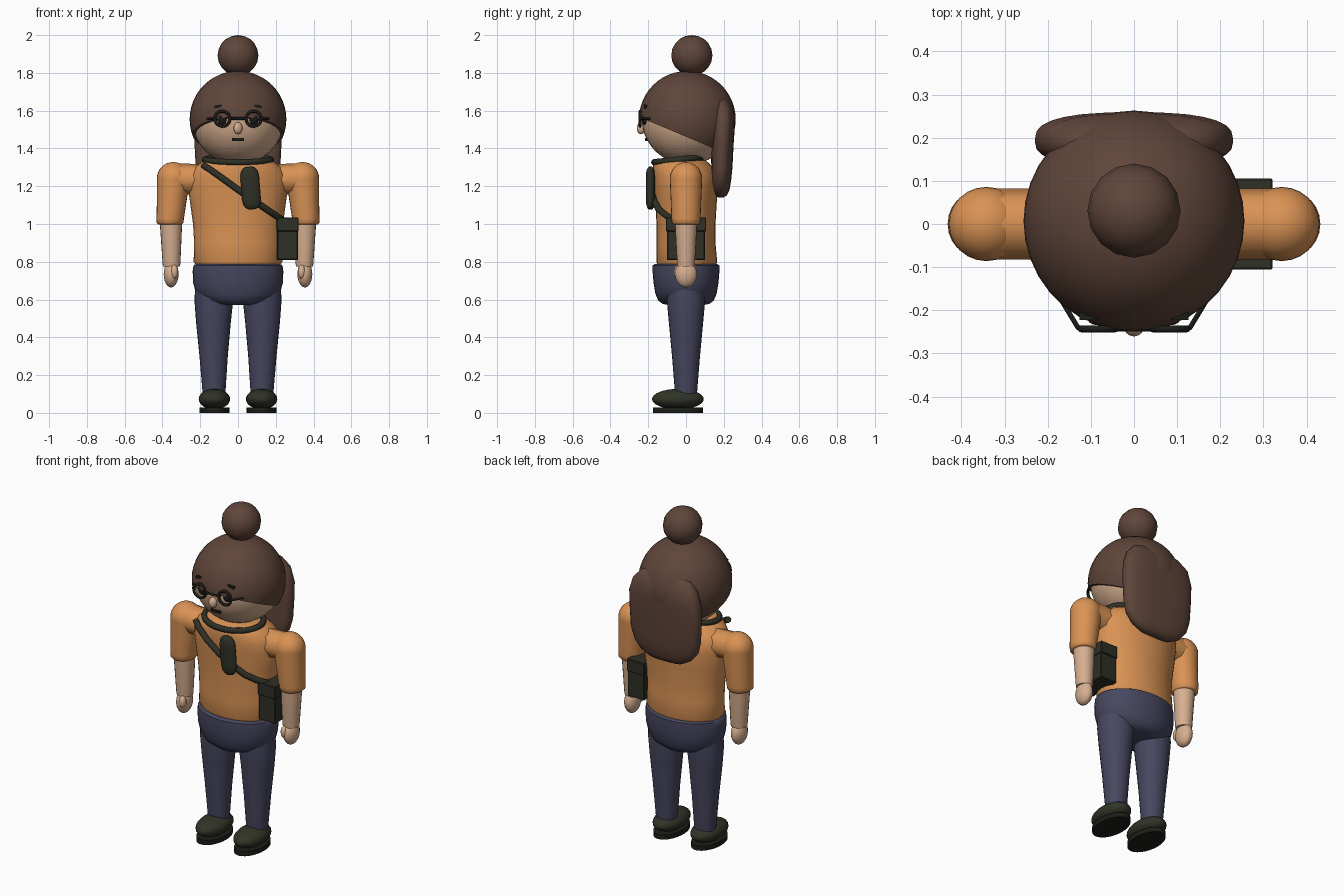
import bpy, bmesh, math
from mathutils import Vector, Matrix

if "Cube" in bpy.data.objects:
    bpy.data.objects.remove(bpy.data.objects["Cube"])


def colour(name, rgb):
    m = bpy.data.materials.new(name)
    m.diffuse_color = (*rgb, 1)
    m.use_nodes = True
    m.node_tree.nodes["Principled BSDF"].inputs["Base Color"].default_value = m.diffuse_color
    return m


ORANGE = colour("orange shirt", (0.70, 0.29, 0.09))
SKIN = colour("skin", (0.68, 0.43, 0.28))
HAIR = colour("brown hair", (0.115, 0.06, 0.042))
NAVY = colour("navy trousers", (0.062, 0.062, 0.115))
DARK = colour("dark strap", (0.028, 0.029, 0.019))
SHOE = colour("dark green shoe", (0.03, 0.034, 0.02))
BLACK = colour("black", (0.012, 0.013, 0.01))


def finish(name, bm, mat, smooth=True, angle=50):
    bmesh.ops.recalc_face_normals(bm, faces=bm.faces)
    me = bpy.data.meshes.new(name)
    bm.to_mesh(me)
    bm.free()
    me.materials.append(mat)
    ob = bpy.data.objects.new(name, me)
    bpy.context.collection.objects.link(ob)
    if smooth:
        bpy.ops.object.select_all(action='DESELECT')
        ob.select_set(True)
        bpy.context.view_layer.objects.active = ob
        bpy.ops.object.shade_smooth_by_angle(angle=math.radians(angle))
    return ob


def ball(name, loc, size, mat, seg=24, rot=None):
    bm = bmesh.new()
    bmesh.ops.create_uvsphere(bm, u_segments=seg, v_segments=seg * 2 // 3, radius=1)
    m = Matrix.Translation(loc) @ (rot or Matrix()) @ Matrix.Diagonal((*size, 1))
    bmesh.ops.transform(bm, matrix=m, verts=bm.verts)
    return finish(name, bm, mat)


def box(name, loc, size, mat, bevel=0.0, tilt=0.0):
    bm = bmesh.new()
    bmesh.ops.create_cube(bm, size=1)
    m = Matrix.Translation(loc) @ Matrix.Rotation(tilt, 4, 'Y') @ Matrix.Diagonal((*size, 1))
    bmesh.ops.transform(bm, matrix=m, verts=bm.verts)
    if bevel:
        bmesh.ops.bevel(bm, geom=bm.edges[:], offset=bevel, segments=1, affect='EDGES')
    return finish(name, bm, mat, False)


def loft(name, rings, mat, seg=28, power=1.0):
    """Stack of oval rings: (z, centre x, centre y, half width, half depth)."""
    bm = bmesh.new()
    loops = []
    for z, cx, cy, rx, ry in rings:
        loop = []
        for i in range(seg):
            a = 2 * math.pi * i / seg
            c, s = math.cos(a), math.sin(a)
            loop.append(bm.verts.new((cx + rx * math.copysign(abs(c) ** power, c),
                                      cy + ry * math.copysign(abs(s) ** power, s), z)))
        loops.append(loop)
    for a, b in zip(loops, loops[1:]):
        for i in range(seg):
            j = (i + 1) % seg
            bm.faces.new((a[i], a[j], b[j], b[i]))
    bm.faces.new(loops[0])
    bm.faces.new(loops[-1])
    return finish(name, bm, mat)


def tube(name, pts, radius, mat, closed=False):
    cu = bpy.data.curves.new(name, 'CURVE')
    cu.dimensions = '3D'
    cu.bevel_depth = radius
    cu.bevel_resolution = 2
    cu.use_fill_caps = True
    sp = cu.splines.new('POLY')
    sp.points.add(len(pts) - 1)
    for p, co in zip(sp.points, pts):
        p.co = (*co, 1)
    sp.use_cyclic_u = closed
    tmp = bpy.data.objects.new(name + "_path", cu)
    bpy.context.collection.objects.link(tmp)
    bpy.context.view_layer.update()
    me = tmp.evaluated_get(bpy.context.evaluated_depsgraph_get()).to_mesh()
    bm = bmesh.new()
    bm.from_mesh(me)
    bpy.data.objects.remove(tmp)
    return finish(name, bm, mat)


def circle(c, rx, rb, axis_b, n=24):
    return [Vector(c) + Vector((rx * math.cos(t), 0, 0)) + Vector(axis_b) * rb * math.sin(t)
            for t in (2 * math.pi * i / n for i in range(n))]


# head, hair cap cut along a slanted hairline, bun
ball("head", (0, 0.01, 1.56), (0.245, 0.245, 0.245), SKIN, 32)
bm = bmesh.new()
bmesh.ops.create_uvsphere(bm, u_segments=36, v_segments=24, radius=0.256)
bmesh.ops.translate(bm, verts=bm.verts, vec=(0, 0.007, 1.554))
cut = bmesh.ops.bisect_plane(bm, geom=bm.verts[:] + bm.edges[:] + bm.faces[:],
                             plane_co=(0, -0.24, 1.563), plane_no=(0, 0.42, 1), clear_inner=True)
bmesh.ops.holes_fill(bm, edges=[e for e in bm.edges if e.is_boundary])
finish("hair_cap", bm, HAIR)
ball("hair_bun", (0, 0.031, 1.893), (0.108, 0.109, 0.107), HAIR, 16)

# long hair panel down the back
loft("back_hair", [(1.14, 0, 0.185, 0.06, 0.012), (1.15, 0, 0.185, 0.11, 0.03),
                   (1.18, 0, 0.185, 0.165, 0.045), (1.23, 0, 0.185, 0.205, 0.054),
                   (1.3, 0, 0.19, 0.224, 0.056), (1.42, 0, 0.192, 0.23, 0.06),
                   (1.52, 0, 0.195, 0.23, 0.064), (1.6, 0, 0.195, 0.205, 0.06),
                   (1.65, 0, 0.185, 0.16, 0.045), (1.68, 0, 0.175, 0.09, 0.02)],
     HAIR, power=0.75)

# face details
ball("nose", (0, -0.238, 1.507), (0.024, 0.023, 0.032), SKIN, 14)
box("mouth", (0, -0.208, 1.447), (0.062, 0.02, 0.014), BLACK)
for s, side in ((-1, "left"), (1, "right")):
    ball(side + "_eye", (s * 0.083, -0.217, 1.557), (0.027, 0.018, 0.032), BLACK, 14)
    box(side + "_eyebrow", (s * 0.105, -0.208, 1.623), (0.04, 0.03, 0.014), BLACK, tilt=s * 0.2)
    tube(side + "_glasses_rim", circle((s * 0.083, -0.243, 1.557), 0.04, 0.04, (0, 0, 1)),
         0.008, BLACK, True)
    tube(side + "_temple", [(s * 0.12, -0.243, 1.557), (s * 0.13, -0.24, 1.557),
                            (s * 0.175, -0.165, 1.557)], 0.006, BLACK)
tube("glasses_bridge", [(-0.045, -0.243, 1.557), (0.045, -0.243, 1.557)], 0.006, BLACK)

# shirt body and collar band
loft("shirt", [(0.785, 0, 0.004, 0.225, 0.155), (0.80, 0, 0.004, 0.235, 0.161),
               (0.9, 0, 0.0, 0.232, 0.156), (1.0, 0, 0.0, 0.238, 0.156),
               (1.1, 0, 0.0, 0.252, 0.162), (1.2, 0, 0.0, 0.265, 0.169),
               (1.26, 0, -0.005, 0.258, 0.17), (1.3, 0, -0.015, 0.23, 0.16),
               (1.33, 0, -0.03, 0.19, 0.142), (1.345, 0, -0.035, 0.15, 0.12)], ORANGE, 32)
tube("collar", circle((0, -0.038, 1.34), 0.175, 0.13, (0, 1, 0.1), 32), 0.017, DARK, True)

# trouser hips
loft("hips", [(0.57, 0, 0, 0.09, 0.09), (0.578, 0, 0, 0.14, 0.125), (0.595, 0, 0, 0.185, 0.147),
              (0.63, 0, 0, 0.222, 0.162), (0.69, 0, 0, 0.238, 0.172),
              (0.75, 0, 0, 0.24, 0.177), (0.78, 0, 0, 0.236, 0.176), (0.787, 0, 0, 0.225, 0.166)],
     NAVY, 32)

for s, side in ((-1, "left"), (1, "right")):
    # leg and shoe
    loft(side + "_leg", [(0.1, s * 0.127, 0, 0.06, 0.058), (0.3, s * 0.129, 0, 0.075, 0.074),
                         (0.48, s * 0.13, 0, 0.092, 0.091), (0.6, s * 0.128, 0, 0.103, 0.102),
                         (0.68, s * 0.125, 0, 0.1, 0.1)], NAVY, 24)
    ball(side + "_shoe", (s * 0.125, -0.043, 0.073), (0.083, 0.137, 0.054), SHOE)
    loft(side + "_sole", [(0, s * 0.125, -0.043, 0.079, 0.132),
                          (0.028, s * 0.125, -0.043, 0.079, 0.132)], BLACK, 28)
    # sleeve: shoulder ball, stub into the body, hanging tube
    ball(side + "_shoulder", (s * 0.342, 0, 1.24), (0.088, 0.086, 0.088), ORANGE)
    tube(side + "_shoulder_joint", [(s * 0.2, 0, 1.235), (s * 0.34, 0, 1.24)], 0.082, ORANGE)
    loft(side + "_sleeve", [(0.998, s * 0.36, 0, 0.062, 0.068), (1.006, s * 0.36, 0, 0.071, 0.075),
                            (1.03, s * 0.359, 0, 0.073, 0.077), (1.13, s * 0.35, 0, 0.079, 0.081),
                            (1.24, s * 0.342, 0, 0.088, 0.086)], ORANGE, 24)
    # forearm and hand
    loft(side + "_forearm", [(0.775, s * 0.352, 0, 0.045, 0.045), (0.79, s * 0.352, 0, 0.047, 0.047),
                             (1.02, s * 0.355, 0, 0.06, 0.06)], SKIN, 20)
    ball(side + "_hand", (s * 0.354, 0, 0.735), (0.04, 0.058, 0.071), SKIN, 18)
    ball(side + "_thumb", (s * 0.337, -0.042, 0.747), (0.02, 0.022, 0.037), SKIN, 12)

# shoulder strap across the chest, pad, side bag with flap
tube("strap", [(-0.185, -0.135, 1.312), (-0.15, -0.16, 1.29), (-0.08, -0.178, 1.24),
               (0.0, -0.18, 1.182), (0.08, -0.17, 1.127), (0.15, -0.145, 1.078),
               (0.2, -0.105, 1.045), (0.24, -0.06, 1.02)], 0.018, DARK)
axis = Matrix.Rotation(-0.08, 4, 'Y')
pad = loft("strap_pad", [(z, 0, 0, 0.05 * r, 0.025 * r) for z, r in
                         ((-0.113, 0.35), (-0.105, 0.65), (-0.088, 0.9), (-0.06, 1),
                          (0.06, 1), (0.088, 0.9), (0.105, 0.65), (0.113, 0.35))], DARK, 18)
pad.data.transform(Matrix.Translation((0.067, -0.188, 1.19)) @ axis)
box("bag", (0.262, 0, 0.92), (0.11, 0.2, 0.22), DARK, 0.004)
box("bag_flap", (0.263, 0, 0.998), (0.116, 0.212, 0.074), DARK, 0.004)
